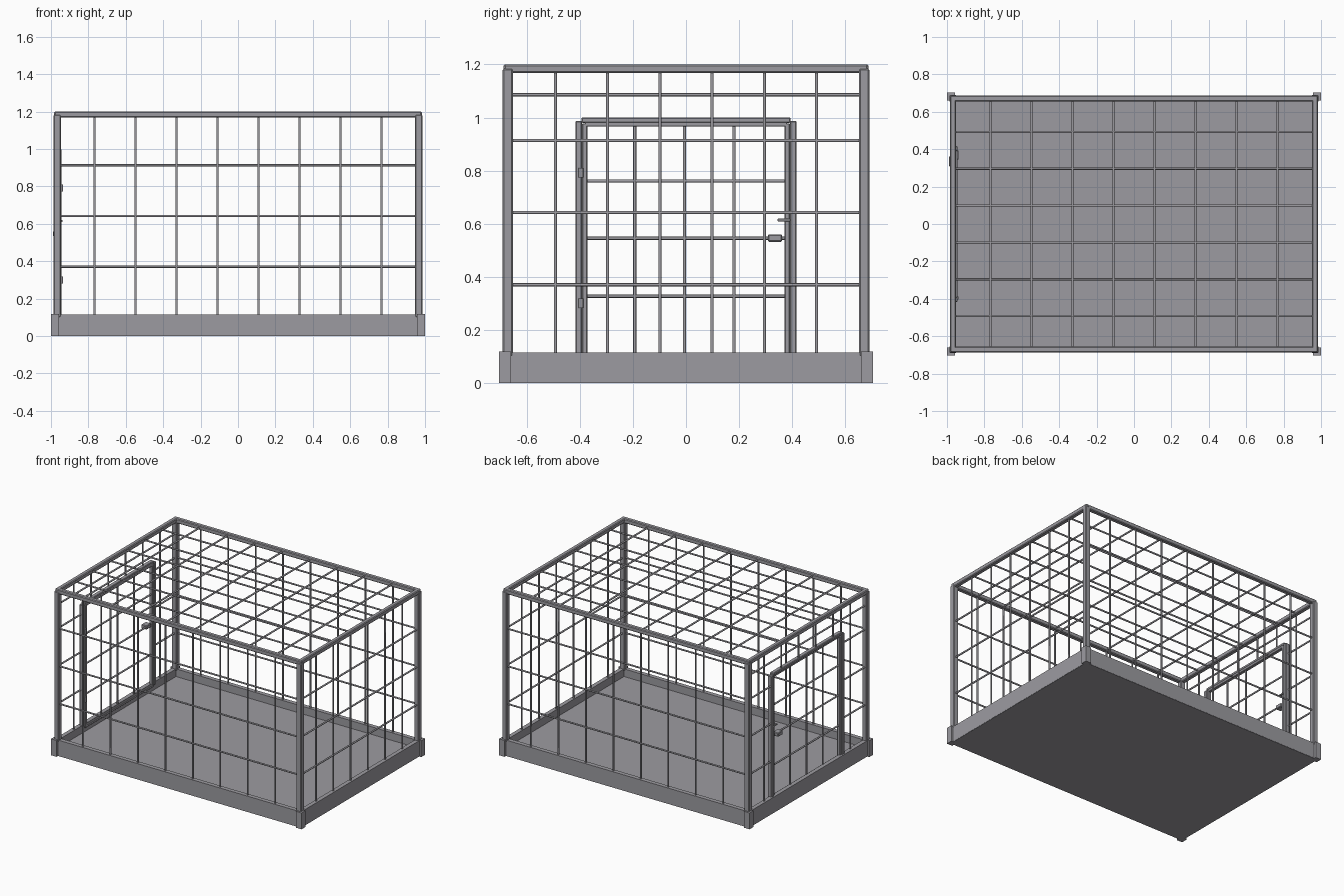
import bpy, bmesh
from mathutils import Vector

if "Cube" in bpy.data.objects:
    bpy.data.objects.remove(bpy.data.objects["Cube"])

HX, HY = 0.967, 0.671      # centre lines of the wall frames
RIM, TOP = 0.115, 1.184    # tray rim and roof rail heights

metal = bpy.data.materials.new("dark_metal")
metal.diffuse_color = (0.335, 0.33, 0.355, 1)
metal.use_nodes = True
metal.node_tree.nodes["Principled BSDF"].inputs["Base Color"].default_value = metal.diffuse_color


def make(name, bm):
    me = bpy.data.meshes.new(name)
    bm.to_mesh(me)
    bm.free()
    me.materials.append(metal)
    ob = bpy.data.objects.new(name, me)
    bpy.context.collection.objects.link(ob)
    return ob


def boxes(name, items, bevel=0.0):
    """One object from (xmin, xmax, ymin, ymax, zmin, zmax) boxes."""
    bm = bmesh.new()
    for x0, x1, y0, y1, z0, z1 in items:
        vs = bmesh.ops.create_cube(bm, size=1)["verts"]
        for v in vs:
            v.co = ((x0 + x1) / 2 + v.co.x * (x1 - x0),
                    (y0 + y1) / 2 + v.co.y * (y1 - y0),
                    (z0 + z1) / 2 + v.co.z * (z1 - z0))
    if bevel:
        bmesh.ops.bevel(bm, geom=bm.edges[:], offset=bevel, segments=1, affect='EDGES')
    return make(name, bm)


def wires(name, lines, r=0.006):
    """One object from straight round bars between point pairs."""
    bm = bmesh.new()
    for a, b in lines:
        a, b = Vector(a), Vector(b)
        d = b - a
        vs = bmesh.ops.create_cone(bm, cap_ends=True, segments=8, radius1=r,
                                   radius2=r, depth=d.length)["verts"]
        q = Vector((0, 0, 1)).rotation_difference(d)
        for v in vs:
            v.co = q @ v.co + (a + b) / 2
    ob = make(name, bm)
    for p in ob.data.polygons:
        p.use_smooth = len(p.vertices) == 4
    return ob


signs = [(sx, sy) for sx in (-1, 1) for sy in (-1, 1)]


def around(cx, cy, hx, hy, z0, z1):
    return (cx - hx, cx + hx, cy - hy, cy + hy, z0, z1)


# Tray: recessed floor with raised rim
boxes("tray_floor", [(-0.984, 0.984, -0.687, 0.687, 0, 0.06)])
boxes("tray_rim",
      [(-0.985, 0.985, s * 0.6725 - 0.0155, s * 0.6725 + 0.0155, 0.002, RIM) for s in (-1, 1)] +
      [(s * 0.97 - 0.015, s * 0.97 + 0.015, -0.66, 0.66, 0.002, RIM) for s in (-1, 1)])
boxes("tray_corner_blocks",
      [around(sx * 0.978, sy * 0.682, 0.022, 0.022, 0, RIM + 0.003) for sx, sy in signs])

# Corner posts and roof rails
boxes("corner_posts", [around(sx * HX, sy * HY, 0.0195, 0.0195, 0.1, TOP) for sx, sy in signs], 0.005)
boxes("roof_rails",
      [around(0, s * HY, 0.98, 0.016, TOP - 0.016, TOP + 0.016) for s in (-1, 1)] +
      [around(s * HX, 0, 0.016, 0.684, TOP - 0.016, TOP + 0.016) for s in (-1, 1)], 0.005)

# Bar positions
xs = [-0.767 + i * 1.534 / 7 for i in range(8)]
ys = [-0.492 + i * 0.984 / 5 for i in range(6)]
zs = [0.37, 0.642, 0.913]

# Front, back, right and roof grids
for side, s in (("front", -1), ("back", 1)):
    y = s * HY
    wires(side + "_bars", [((x, y, 0.1), (x, y, TOP)) for x in xs] +
          [((-HX, y, z), (HX, y, z)) for z in zs])
wires("right_bars", [((HX, y, 0.1), (HX, y, TOP)) for y in ys] +
      [((HX, -HY, z), (HX, HY, z)) for z in zs])
wires("roof_bars", [((x, -HY, TOP), (x, HY, TOP)) for x in xs] +
      [((-HX, y, TOP), (HX, y, TOP)) for y in ys])

# Left wall: bars beside and above the door opening
left = [((-HX, -HY, 1.086), (-HX, HY, 1.086))]
for y in ys:
    left.append(((-HX, y, 0.1 if abs(y) > 0.42 else 0.99), (-HX, y, TOP)))
for s in (-1, 1):
    left += [((-HX, s * 0.405, z), (-HX, s * HY, z)) for z in zs]
wires("left_bars", left)

# Door surround and door frame
boxes("door_surround",
      [around(-0.959, s * 0.404, 0.016, 0.0125, 0.1, 0.987) for s in (-1, 1)] +
      [around(-0.959, 0, 0.016, 0.394, 0.98, 1.0)], 0.004)
boxes("door_frame",
      [around(-0.957, s * 0.381, 0.012, 0.010, 0.09, 0.978) for s in (-1, 1)] +
      [around(-0.957, 0, 0.012, 0.381, z - 0.010, z + 0.010) for z in (0.1, 0.976)], 0.003)
wires("door_bars", [((-0.957, y, 0.1), (-0.957, y, 0.974)) for y in (-0.193, -0.006, 0.181)] +
      [((-0.957, -0.38, z), (-0.957, 0.38, z)) for z in (0.327, 0.545, 0.761)])

# Hinges, handle and latch
wires("hinges", [((-0.944, -0.396, z - 0.018), (-0.944, -0.396, z + 0.018)) for z in (0.3, 0.792)], 0.009)
boxes("handle", [(-0.99, -0.945, 0.308, 0.362, 0.532, 0.56)], 0.004)
boxes("latch", [(-0.972, -0.937, 0.345, 0.393, 0.609, 0.62)], 0.002)
